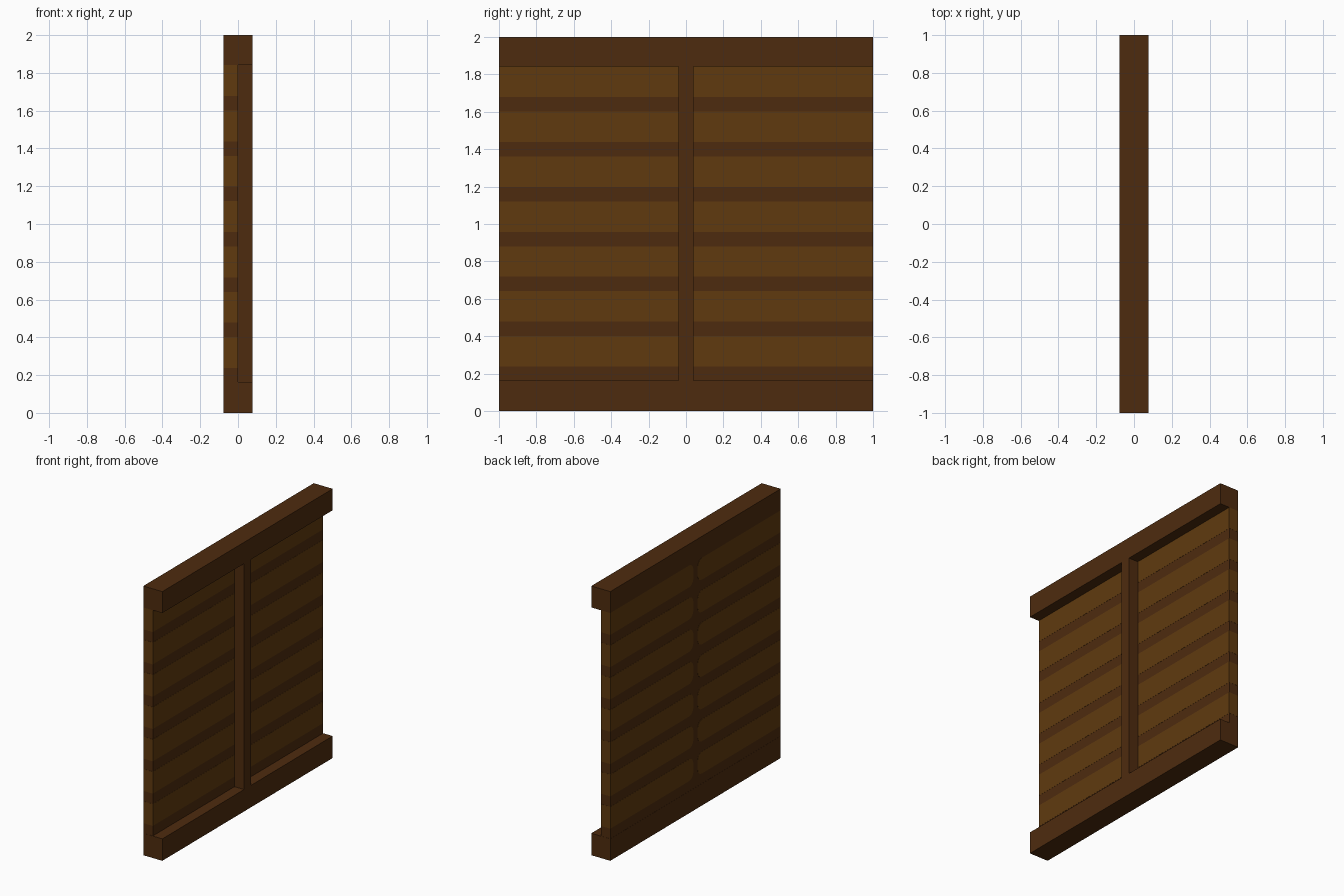
import bpy, bmesh, math

cube = bpy.data.objects.get("Cube")
if cube:
    bpy.data.objects.remove(cube, do_unlink=True)


def material(name, rgb):
    m = bpy.data.materials.new(name)
    m.use_nodes = True
    m.diffuse_color = (*rgb, 1)
    m.node_tree.nodes["Principled BSDF"].inputs["Base Color"].default_value = (*rgb, 1)
    return m


DARK = material("dark wood", (0.076, 0.0242, 0.0045))
LIGHT = material("light wood", (0.117, 0.0423, 0.0046))

T = 0.078          # half thickness
SKIN = 0.001       # how far slats stand proud of the backing


def prism(name, outline, x0, x1, mat):
    """Extrude a (y, z) outline along x from x0 to x1."""
    bm = bmesh.new()
    face = bm.faces.new([bm.verts.new((x0, y, z)) for y, z in outline])
    ext = bmesh.ops.extrude_face_region(bm, geom=[face])
    verts = [g for g in ext["geom"] if isinstance(g, bmesh.types.BMVert)]
    bmesh.ops.translate(bm, verts=verts, vec=(x1 - x0, 0, 0))
    bmesh.ops.recalc_face_normals(bm, faces=bm.faces)
    mesh = bpy.data.meshes.new(name)
    bm.to_mesh(mesh)
    bm.free()
    mesh.materials.append(mat)
    obj = bpy.data.objects.new(name, mesh)
    bpy.context.collection.objects.link(obj)
    return obj


def rect(y0, y1, z0, z1):
    return [(y0, z0), (y1, z0), (y1, z1), (y0, z1)]


def slat_outline(side, gap, z0, z1, r, steps=5):
    """Rectangle from the centre gap to the end, inner corners rounded."""
    pts = [(1.0, z0), (1.0, z1)]
    for zc, start in ((z1 - r, 90), (z0 + r, 180)):
        for i in range(steps + 1):
            a = math.radians(start + 90 * i / steps)
            pts.append((gap + r + r * math.cos(a), zc + r * math.sin(a)))
    return [(side * y, z) for y, z in pts]


# Top and bottom rails, full depth
prism("bottom_rail", rect(-1, 1, 0, 0.163), -T, T, DARK)
prism("top_rail", rect(-1, 1, 1.841, 2), -T, T, DARK)

# Dark backing panel between the rails, and the centre post
E = 1 - SKIN
prism("backing_panel", rect(-E, E, 0.163, 1.841), -T + SKIN, -SKIN, DARK)
prism("centre_post", rect(-0.04, 0.04, 0.163, 1.841), -SKIN, T, DARK)

# Light slats: rounded inner ends on the plain side, square behind the post
for side, label in ((1, "back"), (-1, "front")):
    for i in range(7):
        z0 = 0.238 + 0.24 * i
        z1 = z0 + 0.163
        prism(f"{label}_slat_{i + 1}", slat_outline(side, 0.025, z0, z1, 0.05),
              -T, -0.04, LIGHT)
        y0, y1 = sorted((side * 0.03, side * 1.0))
        prism(f"{label}_slat_inner_{i + 1}", rect(y0, y1, z0, z1), -0.04, 0, LIGHT)
